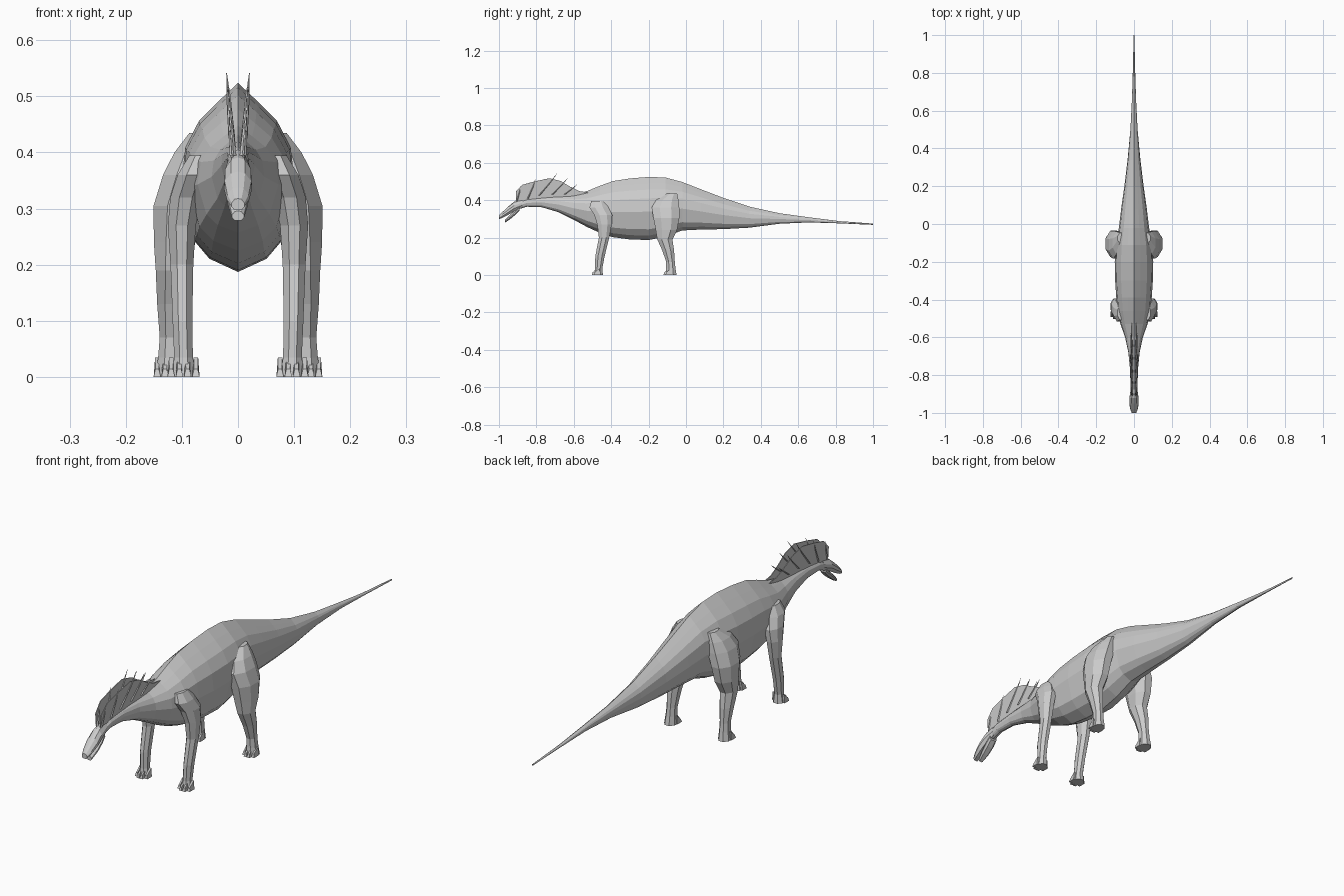
import bpy, bmesh, math
from mathutils import Vector

cube = bpy.data.objects.get("Cube")
if cube:
    bpy.data.objects.remove(cube, do_unlink=True)

grey = bpy.data.materials.new("pale grey hide")
grey.use_nodes = True
GREY = (0.6, 0.6, 0.6, 1)
grey.diffuse_color = GREY
grey.node_tree.nodes["Principled BSDF"].inputs["Base Color"].default_value = GREY


def finish(name, bm):
    """Turn a bmesh into a flat-shaded object with the hide material."""
    bmesh.ops.recalc_face_normals(bm, faces=bm.faces)
    mesh = bpy.data.meshes.new(name)
    bm.to_mesh(mesh)
    bm.free()
    mesh.materials.append(grey)
    obj = bpy.data.objects.new(name, mesh)
    bpy.context.scene.collection.objects.link(obj)
    return obj


def loft(name, rings):
    """Skin a list of equal-length point rings and close both ends."""
    bm = bmesh.new()
    loops = [[bm.verts.new(p) for p in ring] for ring in rings]
    for low, high in zip(loops, loops[1:]):
        count = len(low)
        for i in range(count):
            j = (i + 1) % count
            bm.faces.new((low[i], low[j], high[j], high[i]))
    bm.faces.new(loops[0])
    bm.faces.new(loops[-1])
    return finish(name, bm)


# Half cross-section as fractions of half width and height, crest to belly
TRUNK_SECTION = [(0, 1), (0.35, 0.9), (0.68, 0.8), (0.92, 0.66),
                 (1, 0.45), (0.78, 0.17), (0.5, 0.07), (0, 0)]
HEAD_SECTION = [(0, 1), (0.5, 0.93), (0.95, 0.6), (1, 0.3), (0.6, 0), (0, 0)]


def section_loft(name, stations, section):
    """Loft along y; each station is y, top, bottom and half width."""
    full = section + [(-x, z) for x, z in reversed(section[1:-1])]
    rings = [[(x * width, y, bottom + z * (top - bottom)) for x, z in full]
             for y, top, bottom, width in stations]
    return loft(name, rings)


# Neck, trunk and tail in one skin
section_loft("body", [
    (-0.90, 0.392, 0.35, 0.018), (-0.85, 0.41, 0.365, 0.019),
    (-0.77, 0.42, 0.362, 0.021), (-0.68, 0.427, 0.335, 0.03),
    (-0.60, 0.432, 0.295, 0.047), (-0.53, 0.448, 0.257, 0.072),
    (-0.46, 0.477, 0.225, 0.088), (-0.39, 0.502, 0.202, 0.094),
    (-0.30, 0.516, 0.19, 0.1), (-0.20, 0.524, 0.187, 0.102),
    (-0.11, 0.521, 0.205, 0.095), (-0.02, 0.497, 0.238, 0.08),
    (0.08, 0.458, 0.243, 0.068), (0.20, 0.412, 0.245, 0.051),
    (0.34, 0.365, 0.253, 0.034), (0.50, 0.33, 0.274, 0.019),
    (0.66, 0.308, 0.281, 0.011), (0.82, 0.288, 0.276, 0.006),
    (1.00, 0.275, 0.268, 0.002)], TRUNK_SECTION)

# Head with open mouth
section_loft("upper_head", [
    (-0.875, 0.405, 0.36, 0.018), (-0.92, 0.391, 0.34, 0.024),
    (-0.95, 0.366, 0.322, 0.025), (-0.98, 0.338, 0.306, 0.02),
    (-1.00, 0.318, 0.298, 0.012)], HEAD_SECTION)
section_loft("lower_jaw", [
    (-0.89, 0.37, 0.345, 0.018), (-0.91, 0.352, 0.323, 0.02),
    (-0.938, 0.324, 0.3, 0.018), (-0.968, 0.296, 0.279, 0.011)], HEAD_SECTION)


def leg(name, side, levels, sides=8):
    """Loft upwards; each level is z, y centre, y radius, x centre, x radius."""
    rings = []
    for z, y, ry, x, rx in levels:
        turns = [math.tau * (i + 0.5) / sides for i in range(sides)]
        rings.append([(side * (x + rx * math.cos(a)), y + ry * math.sin(a), z)
                      for a in turns])
    return loft(name, rings)


def toes(name, side, centre, spread, front):
    """Four low wedge toes fanned across the front of a foot."""
    for i in range(4):
        offset = i / 1.5 - 1
        x = side * (centre + spread * offset)
        y = front + 0.012 * offset * offset
        half = spread * 0.3
        back = [(x - half, y + 0.03, 0), (x + half, y + 0.03, 0),
                (x + half * 0.6, y + 0.03, 0.035), (x - half * 0.6, y + 0.03, 0.035)]
        tip = [(x - half, y, 0), (x + half, y, 0),
               (x + half * 0.5, y + 0.004, 0.014), (x - half * 0.5, y + 0.004, 0.014)]
        loft(f"{name}_{i + 1}", [back, tip])


HIND = [(0.00, -0.08, 0.032, 0.123, 0.026), (0.035, -0.081, 0.027, 0.122, 0.022),
        (0.07, -0.083, 0.025, 0.121, 0.02), (0.13, -0.095, 0.034, 0.12, 0.026),
        (0.19, -0.113, 0.044, 0.117, 0.032), (0.24, -0.105, 0.062, 0.113, 0.04),
        (0.305, -0.105, 0.075, 0.108, 0.046), (0.36, -0.11, 0.08, 0.092, 0.045),
        (0.40, -0.10, 0.065, 0.08, 0.036), (0.435, -0.075, 0.03, 0.068, 0.02)]
FORE = [(0.00, -0.468, 0.026, 0.097, 0.024), (0.035, -0.467, 0.021, 0.097, 0.018),
        (0.10, -0.46, 0.027, 0.099, 0.019), (0.20, -0.438, 0.03, 0.1, 0.022),
        (0.27, -0.436, 0.042, 0.1, 0.027), (0.32, -0.442, 0.052, 0.093, 0.03),
        (0.36, -0.465, 0.055, 0.08, 0.03), (0.395, -0.47, 0.04, 0.068, 0.02)]

# Neck sail: y, base height, upper edge height
SAIL = [(-0.91, 0.388, 0.445), (-0.875, 0.395, 0.482), (-0.81, 0.405, 0.5),
        (-0.73, 0.415, 0.517), (-0.67, 0.417, 0.502), (-0.62, 0.42, 0.472),
        (-0.57, 0.428, 0.448), (-0.52, 0.44, 0.441)]
# Neck spines: root y and z, tip y and z
SPINES = [(-0.905, 0.395, -0.885, 0.475), (-0.845, 0.41, -0.805, 0.512),
          (-0.785, 0.425, -0.69, 0.542), (-0.715, 0.43, -0.635, 0.515),
          (-0.65, 0.43, -0.578, 0.487)]


def sail_x(z):
    return 0.009 + max(0, z - 0.4) * 0.08


def sail(name, side):
    """Thin web of skin leaning slightly outwards."""
    bm = bmesh.new()
    pairs = [[bm.verts.new((side * sail_x(z), y, z)) for z in (base, top)]
             for y, base, top in SAIL]
    for a, b in zip(pairs, pairs[1:]):
        bm.faces.new((a[0], b[0], b[1], a[1]))
    web = finish(name, bm)
    thick = web.modifiers.new("thickness", 'SOLIDIFY')
    thick.thickness = 0.003
    thick.offset = 0


def spine(name, side, y0, z0, y1, z1):
    """Four-sided spike that tapers from the neck to a point."""
    root = Vector((side * sail_x(z0), y0, z0))
    tip = Vector((side * sail_x(z1), y1, z1))
    rings = []
    for t, r in ((0, 0.006), (0.6, 0.004), (1, 0.0006)):
        centre = root.lerp(tip, t)
        centre.y += 0.012 * t * (1 - t)
        rings.append([centre + Vector(d) * r for d in
                      ((1, 0, 0), (0, 1, 0), (-1, 0, 0), (0, -1, 0))])
    loft(name, rings)


# Paired parts
for side, label in ((1, "left"), (-1, "right")):
    leg(f"hind_leg_{label}", side, HIND)
    leg(f"front_leg_{label}", side, FORE)
    toes(f"hind_toe_{label}", side, 0.123, 0.021, -0.122)
    toes(f"front_toe_{label}", side, 0.097, 0.022, -0.505)
    sail(f"neck_sail_{label}", side)
    for number, row in enumerate(SPINES, 1):
        spine(f"neck_spine_{label}_{number}", side, *row)
